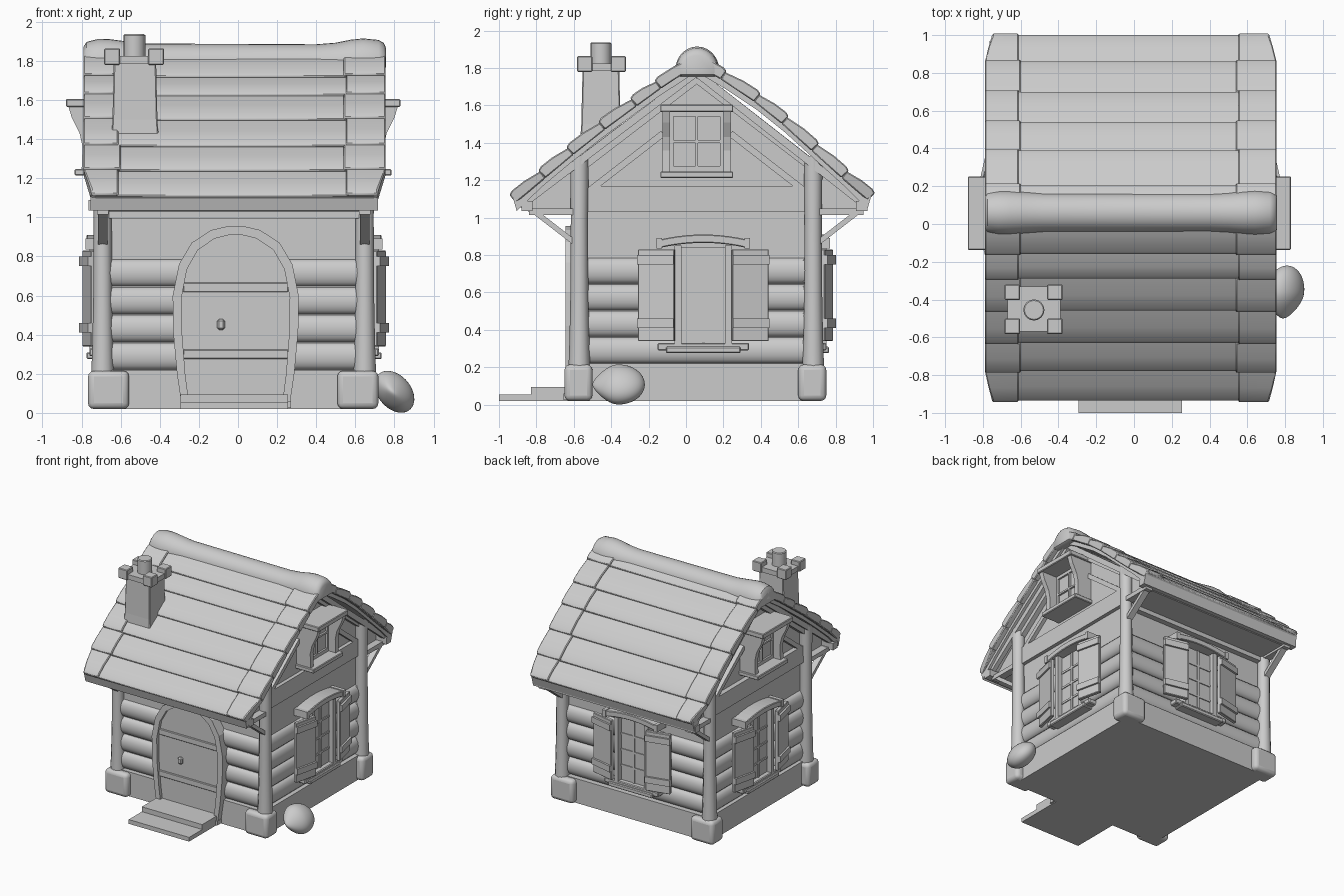
import bpy, bmesh
from math import sin, cos, pi, radians
from mathutils import Matrix, Vector

if "Cube" in bpy.data.objects:
    bpy.data.objects.remove(bpy.data.objects["Cube"])

CX, CY = -0.025, 0.055          # house centre
I = Matrix.Identity(4)


def finish(name, bm, M=I, bevel=0.0, smooth=False, seg=1):
    bmesh.ops.recalc_face_normals(bm, faces=bm.faces)
    bm.transform(M)
    me = bpy.data.meshes.new(name)
    bm.to_mesh(me)
    bm.free()
    ob = bpy.data.objects.new(name, me)
    bpy.context.collection.objects.link(ob)
    if bevel:
        m = ob.modifiers.new("bevel", 'BEVEL')
        m.width, m.segments, m.limit_method = bevel, seg, 'ANGLE'
    if smooth:
        bpy.context.view_layer.objects.active = ob
        ob.select_set(True)
        bpy.ops.object.shade_smooth_by_angle(angle=radians(40))
        ob.select_set(False)
    return ob


def box(name, x0, x1, y0, y1, z0, z1, M=I, rot=0, **k):
    bm = bmesh.new()
    mat = (Matrix.Translation(((x0+x1)/2, (y0+y1)/2, (z0+z1)/2)) @ Matrix.Rotation(rot, 4, 'Z')
           @ Matrix.Diagonal((x1-x0, y1-y0, z1-z0, 1)))
    bmesh.ops.create_cube(bm, size=1, matrix=mat)
    return finish(name, bm, M, **k)


def loft(name, rings, M=I, **k):
    bm = bmesh.new()
    vs = [[bm.verts.new(p) for p in r] for r in rings]
    n = len(vs[0])
    for a, b in zip(vs, vs[1:]):
        for i in range(n):
            bm.faces.new((a[i], a[(i+1) % n], b[(i+1) % n], b[i]))
    bm.faces.new(vs[0])
    bm.faces.new(vs[-1][::-1])
    return finish(name, bm, M, **k)


def prism(name, pts, axis, a, b, M=I, **k):
    """Extrude a profile: axis x takes (y,z) points, axis y takes (x,z)."""
    f = (lambda p, t: (t, p[0], p[1])) if axis == 'x' else (lambda p, t: (p[0], t, p[1]))
    return loft(name, [[f(p, t) for p in pts] for t in (a, b)], M, **k)


def bar(pa, pb, w):
    """Four-point strip between two 2D points."""
    a, b = Vector(pa), Vector(pb)
    d = (b - a).normalized()
    n = Vector((-d.y, d.x)) * w / 2
    return [a+n, b+n, b-n, a-n]


# foundation and wall core with gables and soffits
box("foundation", -0.70, 0.66, -0.60, 0.70, 0.02, 0.22)
prism("walls", [(-0.56, 0.2), (-0.56, 1.03), (-0.84, 1.03), (-0.9, 1.08), (CY, 1.80), (0.98, 1.08),
                (0.93, 1.03), (0.65, 1.03), (0.65, 0.2)], 'x', -0.66, 0.62)

# bulging wall logs
for i in range(4):
    z = 0.29 + i * 0.142
    ring = [(cos(t*pi/8), sin(t*pi/8)) for t in range(16)]
    for n, y in (("front", -0.555), ("back", 0.65)):
        prism(f"log_{n}_{i}", [(y+0.042*c, z+0.07*s) for c, s in ring], 'x', -0.68, 0.64, smooth=True)
    for n, x in (("left", -0.66), ("right", 0.615)):
        prism(f"log_{n}_{i}", [(x+0.042*c, z+0.07*s) for c, s in ring], 'y', -0.56, 0.66, smooth=True)

# corner posts, footings and eave brackets
for sx, px in ((-1, -0.692), (1, 0.648)):
    for sy, py in ((-1, -0.57), (1, 0.68)):
        rings = [[(px+r*cos(t*pi/6), py+r*sin(t*pi/6), z) for t in range(12)]
                 for z, r in ((0.15, 0.06), (0.35, 0.053), (0.6, 0.048), (1.0, 0.046), (1.33, 0.05))]
        loft("corner_post", rings, smooth=True)
        fx = px + (0.03 if sx < 0 else -0.035)
        fy = py - 0.005
        box("corner_footing", fx-0.105, fx+0.105, fy-0.075, fy+0.075, 0.02, 0.215,
            bevel=0.03, seg=3, smooth=True)
        prism("eave_strut", bar((py+sy*0.03, 0.87), (py+sy*0.25, 1.04), 0.028), 'x', px-0.025, px+0.025)
        box("eave_arm", px-0.03, px+0.03, *sorted((py, py+sy*0.27)), 1.015, 1.05)
for y in (-0.85, 0.94):
    box("eave_beam", -0.765, 0.715, y-0.03, y+0.03, 1.035, 1.09)
for y in (-0.575, 0.665):
    box("wall_plate", -0.66, 0.62, y-0.03, y+0.03, 0.995, 1.04)

# roof: deck boards plus overlapping shingle rows with raised edge strips
slopes = {"front": [(0.055, 1.85), (-0.15, 1.715), (-0.28, 1.62), (-0.45, 1.495), (-0.62, 1.36), (-0.77, 1.235), (-0.925, 1.105)],
          "back": [(0.055, 1.85), (0.2, 1.765), (0.38, 1.645), (0.53, 1.525), (0.69, 1.38), (0.85, 1.235), (0.99, 1.115)]}
for side, pts in slopes.items():
    sgn = -1 if side == "front" else 1
    prism("roof_deck_" + side, pts + [(p[0]-sgn*0.02*(i == 0), p[1]-0.07) for p, i in
          zip(pts[::-1], range(len(pts)))], 'x', -0.755, 0.715)
    a, b = pts[0], pts[-1]
    for x in (-0.735, 0.66):
        prism("barge_board", [(a[0], a[1]-0.05), (b[0]-sgn*0.02, b[1]-0.03), (b[0]-sgn*0.05, b[1]-0.06),
                              (a[0], a[1]-0.1)], 'x', x, x+0.035)
    for i, (p, q) in enumerate(zip(pts, pts[1:])):
        p, q = Vector(p), Vector(q)
        d = (q - p).normalized()
        n = Vector((-d.y, d.x)) * sgn
        last = 0.04 if i == 5 else 0.0

        def row(name, xa, xb, ta, tb, lift):
            prof = [p+n*(lift+0.004), (p+q)/2+n*(lift+0.02), q+n*(lift+0.022)-d*0.02,
                    q+n*(lift+0.012)+d*0.006, q-n*0.03, p-n*0.03]
            down = (0, 0.5, 1, 1, 1, 0)
            rings = [[(x+t*w, v.x, v.y) for v, w in zip(prof, down)] for x, t in ((xa, ta), (xb, tb))]
            loft(name, rings, bevel=0.006, smooth=True)
        row(f"shingle_{side}_{i}", -0.775, 0.74, last, -last, 0)
        j = 0.012 * (i % 2)
        row(f"edge_shingle_left_{side}_{i}", -0.79, -0.60-j, last, 0, 0.012)
        row(f"edge_shingle_right_{side}_{i}", 0.54+j, 0.755, 0, -last, 0.012)

# rounded ridge roll with swollen ends
ridge = [(-0.79, 0.085), (-0.775, 0.11), (-0.72, 0.124), (-0.66, 0.125), (-0.58, 0.114), (-0.48, 0.102), (0.4, 0.098),
         (0.5, 0.106), (0.58, 0.122), (0.64, 0.128), (0.72, 0.12), (0.745, 0.105), (0.757, 0.08)]
loft("ridge_roll", [[(x, 0.06+(0.045+0.57*r)*cos(t), 1.787+r*sin(t))
                     for t in [radians(-15+210*k/16) for k in range(17)]] for x, r in ridge], smooth=True)

# chimney with crenellated cap and pot
loft("chimney_stack", [[(-0.527+sx*w, -0.455+sy*(w-0.01), z) for sx, sy in ((-1, -1), (1, -1), (1, 1), (-1, 1))]
                       for z, w in ((1.36, 0.125), (1.5, 0.115), (1.8, 0.108))], bevel=0.006)
box("chimney_cap", -0.67, -0.39, -0.57, -0.33, 1.785, 1.825)
for x in (-0.685, -0.46):
    for y in (-0.583, -0.402):
        box("cap_block", x, x+0.082, y, y+0.082, 1.78, 1.863, bevel=0.005)
loft("chimney_pot", [[(-0.53+0.056*cos(t*pi/8), -0.455+0.056*sin(t*pi/8), z) for t in range(16)]
                     for z in (1.8, 1.937)], bevel=0.006, smooth=True)


def placed(x, y, deg):
    return Matrix.Translation((x, y, 0)) @ Matrix.Rotation(radians(deg), 4, 'Z')


# shuttered windows (local: x along the wall, -y outwards)
for M in (placed(0.62, 0.0925, 90), placed(-0.66, 0.0925, -90), placed(-0.025, 0.65, 180)):
    box("window_pane", -0.14, 0.14, -0.06, 0.02, 0.32, 0.84, M)
    for x in (-0.135, 0.135):
        box("window_jamb", x-0.018, x+0.018, -0.1, 0.02, 0.31, 0.85, M)
    box("window_muntin", -0.008, 0.008, -0.068, 0, 0.33, 0.84, M)
    for z in (0.45, 0.58, 0.71):
        box("window_bar", -0.13, 0.13, -0.067, 0, z-0.008, z+0.008, M)
    box("window_sill", -0.245, 0.245, -0.10, 0.02, 0.29, 0.33, M, bevel=0.006)
    box("window_sill_lower", -0.20, 0.20, -0.115, 0.02, 0.275, 0.31, M, bevel=0.006)
    xs = [-0.235+0.47*k/10 for k in range(11)]
    top = [(x, 0.91-0.5*x*x) for x in xs]
    prism("window_lintel", top + [(x, z-0.045) for x, z in top[::-1]], 'y', -0.115, 0.02, M, bevel=0.005)
    for s in (-1, 1):
        box("lintel_end", s*0.235-0.015, s*0.235+0.015, -0.12, 0.02, 0.835, 0.892, M)
        box("shutter", s*0.25-0.1, s*0.25+0.1, -0.115, -0.085, 0.34, 0.83, M, rot=s*radians(13), bevel=0.004)
        for z in (0.435, 0.775):
            box("shutter_band", s*0.253-0.1, s*0.253+0.1, -0.13, -0.09, z-0.025, z+0.025, M, rot=s*radians(13))

# gable trim and attic windows
for M, s in ((placed(0.62, 0.0575, 90), 1), (placed(-0.67, 0.0575, -90), -1)):
    box("gable_beam", -0.60, 0.60, -0.03, 0.02, 1.03, 1.17, M)
    for k in (-1, 1):
        prism("gable_brace", bar((k*0.58, 1.14), (k*0.18, 1.45), 0.035), 'y', -0.03, 0.02, M)
        prism("gable_rafter", bar((k*0.62, 1.27), (0, 1.745), 0.05), 'y', -0.04, 0.02, M)
        cheek = [(0.02, 1.235), (-0.13, 1.235), (-0.125, 1.36), (-0.14, 1.43), (-0.18, 1.51), (-0.2, 1.575), (0.02, 1.575)]
        y = k*0.163
        prism("attic_cheek", cheek, 'x', y-0.02, y+0.02, M)
    box("attic_top", -0.195, 0.195, -0.21, 0.02, 1.565, 1.605, M, bevel=0.005)
    box("attic_sill", -0.195, 0.195, -0.165, 0.02, 1.213, 1.247, M, bevel=0.005)
    box("attic_pane", -0.15, 0.15, -0.05, 0.02, 1.24, 1.57, M)
    for a in ((-0.15, 0.15, 1.245, 1.275), (-0.15, 0.15, 1.54, 1.57), (-0.15, -0.125, 1.25, 1.57), (0.125, 0.15, 1.25, 1.57),
              (-0.007, 0.007, 1.27, 1.55), (-0.13, 0.13, 1.40, 1.414)):
        box("attic_frame", a[0], a[1], -0.065, 0, a[2], a[3], M)


# arched door with bulging frame
def arch(w):
    side = [(0.275, 0.03), (0.30, 0.2), (0.32, 0.42), (0.322, 0.6), (0.29, 0.76), (0.225, 0.87), (0.125, 0.935), (0.04, 0.955)]
    half = [(x*(1-w/0.32), z if z < 0.1 else z-w*max(0, (z-0.5)/0.45)) for x, z in side]
    return [(-0.012+x, z) for x, z in half] + [(-0.012-x, z) for x, z in half[::-1]]


prism("door", arch(0.03), 'y', -0.618, -0.54)
o, n = arch(0), arch(0.045)
for k in range(len(o)-1):
    prism("door_frame", [o[k], o[k+1], n[k+1], n[k]], 'y', -0.645, -0.54)
for z in (0.30, 0.642):
    box("door_band", -0.28, 0.256, -0.63, -0.55, z-0.024, z+0.024, bevel=0.004)
box("door_sill", -0.295, 0.27, -0.655, -0.55, 0.025, 0.06)
box("door_sill_upper", -0.285, 0.26, -0.64, -0.55, 0.05, 0.095)
box("door_handle", -0.107, -0.067, -0.64, -0.6, 0.425, 0.48, bevel=0.01)

# front steps
box("lower_step", -0.295, 0.255, -1.0, -0.6, 0.02, 0.055)
box("upper_step", -0.295, 0.255, -0.83, -0.58, 0.02, 0.095)

# boulder by the right wall
bm = bmesh.new()
bmesh.ops.create_icosphere(bm, subdivisions=4, radius=1)
for v in bm.verts:
    x, y, z = v.co
    f = 1 - 0.45*max(0, -y)**2
    v.co = (0.80 + 0.095*x*f - 0.035*z + 0.01*y, -0.36 + 0.14*y, 0.108 + 0.107*z*f)
finish("boulder", bm, smooth=True)
